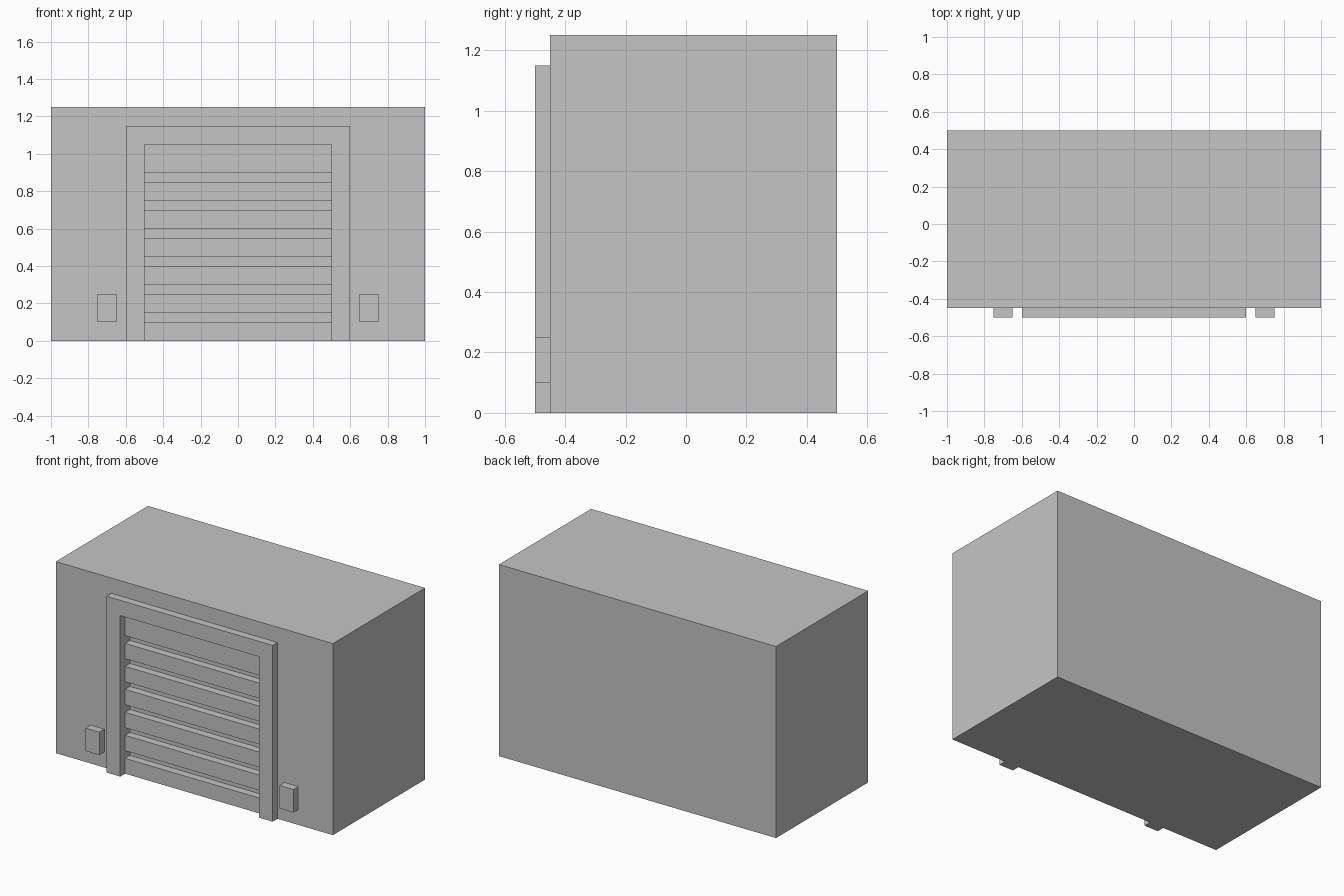
import bpy
import bmesh

cube = bpy.data.objects.get("Cube")
if cube:
    bpy.data.objects.remove(cube, do_unlink=True)

FRONT, WALL, BACK = -0.5, -0.45, 0.5

grey = bpy.data.materials.new("light grey")
grey.use_nodes = True
colour = (0.56, 0.56, 0.56, 1)
grey.diffuse_color = colour
grey.node_tree.nodes["Principled BSDF"].inputs["Base Color"].default_value = colour


def extrude_outlines(name, outlines, y0, y1):
    """Extrude front outlines (x, z) from y0 back to y1."""
    bm = bmesh.new()
    for outline in outlines:
        face = bm.faces.new([bm.verts.new((x, y0, z)) for x, z in outline])
        moved = bmesh.ops.extrude_face_region(bm, geom=[face], use_keep_orig=True)
        verts = [v for v in moved["geom"] if isinstance(v, bmesh.types.BMVert)]
        bmesh.ops.translate(bm, verts=verts, vec=(0, y1 - y0, 0))
    bmesh.ops.recalc_face_normals(bm, faces=bm.faces)
    mesh = bpy.data.meshes.new(name)
    bm.to_mesh(mesh)
    bm.free()
    mesh.materials.append(grey)
    obj = bpy.data.objects.new(name, mesh)
    bpy.context.collection.objects.link(obj)
    return obj


def rect(x0, x1, z0, z1):
    return [(x0, z0), (x1, z0), (x1, z1), (x0, z1)]


# Building block
building = extrude_outlines("building", [rect(-1, 1, 0, 1.25)], WALL, BACK)

# Horizontal grooves between the shutter panels
grooves = [rect(-0.5, 0.5, 0.1 + 0.15 * i, 0.15 + 0.15 * i) for i in range(6)]
cutter = extrude_outlines("groove_cutter", grooves, FRONT, WALL + 0.05)
cutter.hide_render = True
cut = building.modifiers.new("shutter_grooves", "BOOLEAN")
cut.operation = "DIFFERENCE"
cut.solver = "EXACT"
cut.object = cutter
bpy.context.view_layer.objects.active = building
bpy.ops.object.modifier_apply(modifier=cut.name)
bpy.data.objects.remove(cutter, do_unlink=True)

# Door frame: two jambs and a header in one piece
half_frame = [(0.5, 1.05), (0.5, 0), (0.6, 0), (0.6, 1.15)]
mirrored = [(-x, z) for x, z in reversed(half_frame)]
extrude_outlines("door_frame", [half_frame + mirrored], FRONT, WALL)

# Small wall boxes either side of the door
for side, x in (("left", 0.7), ("right", -0.7)):
    extrude_outlines(side + "_wall_box", [rect(x - 0.05, x + 0.05, 0.1, 0.25)], FRONT, WALL)
